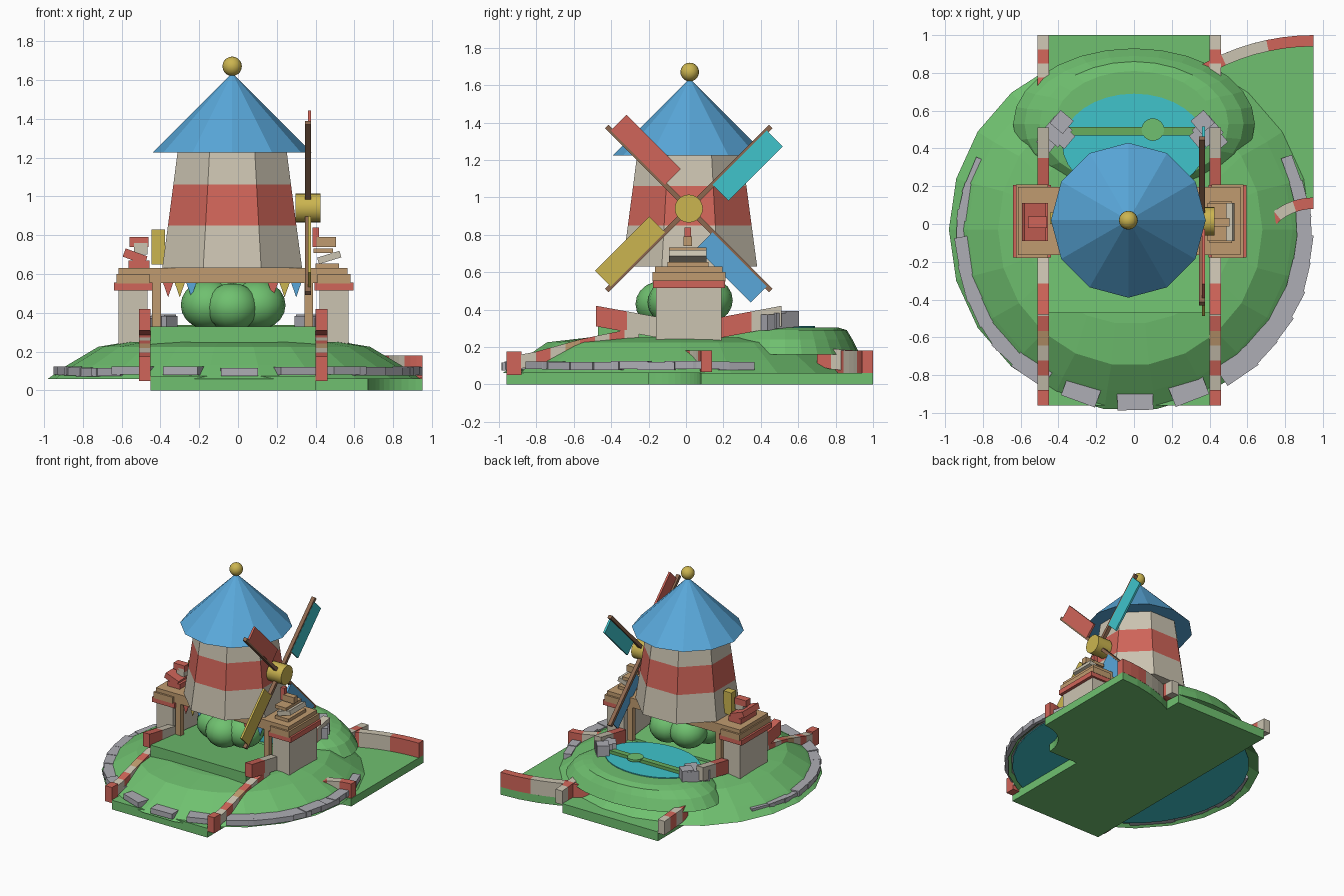
import bpy, bmesh, math, random
from mathutils import Matrix, Vector, Euler

random.seed(4)
if "Cube" in bpy.data.objects:
    bpy.data.objects.remove(bpy.data.objects["Cube"])


def material(name, r, g, b):
    m = bpy.data.materials.new(name)
    m.use_nodes = True
    m.diffuse_color = (r, g, b, 1)
    m.node_tree.nodes["Principled BSDF"].inputs["Base Color"].default_value = (r, g, b, 1)
    return m


GRASS = material("grass green", .16, .53, .16)
LEAF = material("leaf green", .14, .42, .11)
RED = material("brick red", .63, .13, .10)
CREAM = material("cream", .60, .55, .44)
BLUE = material("sky blue", .10, .39, .70)
TEAL = material("turquoise", .05, .55, .60)
YELLOW = material("yellow", .60, .46, .08)
TAN = material("light wood", .53, .33, .16)
BROWN = material("dark wood", .27, .14, .08)
STONE = material("stone grey", .42, .42, .46)


def finish(name, bm, *mats):
    bmesh.ops.recalc_face_normals(bm, faces=bm.faces)
    me = bpy.data.meshes.new(name)
    bm.to_mesh(me)
    bm.free()
    for m in mats:
        me.materials.append(m)
    ob = bpy.data.objects.new(name, me)
    bpy.context.collection.objects.link(ob)
    return ob


def box(name, at, size, mat, rot=(0, 0, 0)):
    bm = bmesh.new()
    bmesh.ops.create_cube(bm, size=1, matrix=Matrix.LocRotScale(Vector(at), Euler(rot), Vector(size)))
    return finish(name, bm, mat)


def hull(name, points, mat):
    bm = bmesh.new()
    bmesh.ops.convex_hull(bm, input=[bm.verts.new(p) for p in points])
    return finish(name, bm, mat)


def loft(name, at, sides, rings, mats, turn=0, closed=True):
    """Stack elliptical rings (rx, ry, z); mats cycles along the bands."""
    bm = bmesh.new()
    loops = []
    for rx, ry, z in rings:
        angles = [turn + math.tau * i / sides for i in range(sides)]
        loops.append([bm.verts.new((at[0] + rx * math.cos(a), at[1] + ry * math.sin(a), z)) for a in angles])
    for k in range(len(loops) - 1):
        for i in range(sides):
            j = (i + 1) % sides
            f = bm.faces.new((loops[k][i], loops[k][j], loops[k + 1][j], loops[k + 1][i]))
            f.material_index = k % len(mats)
    bm.faces.new(loops[-1])
    if closed:
        bm.faces.new(loops[0])
    return finish(name, bm, *mats)


def arc_block(name, r0, r1, a0, a1, z0, z1, n, mat):
    """Curved block around the inside of the corner turn."""
    bm = bmesh.new()
    rows = []
    for i in range(n + 1):
        a = math.radians(a0 + (a1 - a0) * i / n)
        rows.append([bm.verts.new((.95 + r * math.cos(a), -.2 + r * math.sin(a), z))
                     for r, z in ((r0, z0), (r1, z0), (r1, z1), (r0, z1))])
    for p, q in zip(rows, rows[1:]):
        for i in range(4):
            j = (i + 1) % 4
            bm.faces.new((p[i], p[j], q[j], q[i]))
    bm.faces.new(rows[0])
    bm.faces.new(rows[-1])
    return finish(name, bm, mat)


def ball(name, at, r, mat, sub=(16, 10), squash=1):
    bm = bmesh.new()
    bmesh.ops.create_uvsphere(bm, u_segments=sub[0], v_segments=sub[1], radius=r,
                              matrix=Matrix.Translation(at) @ Matrix.Diagonal((1, 1, squash, 1)))
    for f in bm.faces:
        f.smooth = True
    return finish(name, bm, mat)


# Ground: straight fairway and corner turn
box("fairway_base", (-.025, .02, .037), (.85, 1.96, .074), GRASS)
arc_block("corner_turn_base", .28, 1.2, 90, 180, 0, .062, 12, GRASS)

# Hills and water
loft("moat_water", (0, -.04), 32, [(.9, .9, .066), (.9, .9, .074)], [TEAL])
loft("main_hill", (-.02, -.03), 22, [(.96, .96, .06), (.86, .86, .13), (.7, .72, .225), (.55, .5, .25)], [GRASS],
     closed=False)
loft("back_hill", (0, .53), 28, [(.64, .4, .16), (.58, .36, .24), (.5, .33, .29), (.42, .28, .305)], [GRASS])
loft("pond", (0, .42), 32, [(.38, .27, .26), (.38, .27, .312)], [TEAL])
box("pond_beam", (0, .49, .325), (.7, .045, .025), LEAF)
loft("lily_pad", (.1, .5), 16, [(.06, .06, .325), (.06, .06, .343)], [GRASS])

# Raised putting ledge that dips towards the back
hull("raised_ledge", [(x, y, z) for x in (-.45, .4)
                      for y, z in ((-.47, .2), (.12, .2), (-.47, .33), (.12, .27))], GRASS)


# Striped kerbs on both sides of the fairway
def kerb(x, path, height, count, colours):
    def point(t):
        for (ya, za), (yb, zb) in zip(path, path[1:]):
            if t <= yb + 1e-6:
                return za + (zb - za) * (t - ya) / (yb - ya)
    y0, y1 = path[0][0], path[-1][0]
    for i in range(count):
        ends = [y0 + (y1 - y0) * k / count for k in (i, i + 1)]
        hull("kerb_block", [(x + s, y, point(y) + h) for s in (-.03, .03) for y in ends
                            for h in (0, height)], colours[i % len(colours)])


for x in (-.48, .43):
    kerb(x, [(-.96, .07), (-.8, .1), (-.55, .17), (-.25, .23)], .075, 9, [RED, CREAM, RED, CREAM, TAN])
    hull("kerb_end", [(x + s, y, z) for s in (-.03, .03) for y in (-.96, -.88) for z in (.05, .175)], RED)
    kerb(x, [(-.48, .31), (-.15, .25)], .11, 2, [RED, CREAM])
    kerb(x, [(.19, .25), (.51, .31)], .11, 2, [RED, CREAM])
    kerb(x, [(.7, .1), (.78, .08), (1, .065)], .11, 4, [RED, CREAM])

# Striped kerbs around the corner turn
for i, mat in enumerate((RED, CREAM, RED)):
    arc_block("outer_turn_kerb", 1.14, 1.2, 90 + 12 * i, 102 + 12 * i, .062, .18, 3, mat)
    arc_block("inner_turn_kerb", .28, .34, 90 + 19 * i, 109 + 19 * i, .065, .18, 3, mat)

# Stone edging around the front of the moat
for i in range(25):
    deg = 160 + i * 9.2
    a = math.radians(deg)
    front = 236 < deg < 304
    if front and i % 2:
        continue
    length = .19 if front else .2
    box("edge_stone", (.9 * math.cos(a), -.05 + .88 * math.sin(a), .098 + random.uniform(-.006, .006)),
        (length, .11 if front else .06 + .07 * abs(math.sin((deg - 160) / 221 * math.pi)), .042),
        STONE, (0, 0, a + math.pi / 2 + random.uniform(-.06, .06)))

# Stones at both ends of the pond beam
for side in (-1, 1):
    for dx, dy, dz, s in ((0, 0, .34, .12), (.05, -.05, .33, .09), (-.03, .05, .35, .09), (-.04, -.03, .34, .09)):
        box("pond_stone", (side * (.4 + dx * .9) - .01, .49 + dy, dz), (s, s, .085), STONE, (0, 0, side * .7))

# Pillars, caps, deck and posts
for x in (-.54, .495):
    box("pillar", (x, .015, .36), (.15, .35, .34), CREAM)
    box("pillar_cap", (x, .015, .535), (.2, .385, .04), RED)
    box("deck_end", (x, .015, .575), (.17, .39, .05), TAN)
box("deck_beam", (-.025, .015, .592), (1.18, .36, .076), TAN)
for x in (-.42, .365):
    for y in (-.14, .17):
        box("deck_post", (x, y, .42), (.045, .04, .28), TAN)

# Bunting under the deck
for x, mat in zip((-.36, -.3, -.24, .18, .24, .3), (RED, YELLOW, BLUE, RED, YELLOW, BLUE)):
    hull("bunting_flag", [(x + dx, y, z) for y in (-.15, -.144)
                          for dx, z in ((-.028, .56), (.028, .56), (0, .48))], mat)

# Bush below the deck
for at, r in (((-.03, 0, .45), .16), ((-.15, -.06, .44), .145), ((.1, -.06, .44), .145),
              ((-.03, -.13, .43), .14), ((-.1, .11, .45), .14), ((.08, .11, .45), .14)):
    ball("bush_clump", at, r, GRASS, squash=.88)

# Ornaments standing on the deck ends
box("left_crate", (-.51, .01, .65), (.11, .2, .04), RED)
box("left_tilted_plank", (-.53, .01, .69), (.12, .2, .045), RED, (0, .35, 0))
box("left_cream_plank", (-.5, .01, .73), (.07, .06, .06), CREAM)
box("left_top_block", (-.51, .01, .765), (.1, .06, .05), RED)
box("left_flag_board", (-.41, .03, .74), (.07, .06, .18), YELLOW)
box("right_step", (.46, .01, .64), (.12, .22, .03), TAN)
box("right_tilted_plank", (.47, .01, .685), (.12, .2, .035), CREAM, (0, -.3, 0))
box("right_tan_plank", (.44, .01, .72), (.1, .2, .025), TAN)
box("right_top_block", (.455, .01, .765), (.1, .045, .05), TAN)
box("right_peg", (.40, .01, .79), (.035, .035, .1), RED)

# Mill tower, roof and finial
CX, CY = -.03, .02
loft("mill_tower", (CX, CY), 8, [(r, r, z) for r, z in ((.39, .63), (.358, .85), (.328, 1.06), (.305, 1.225))],
     [CREAM, RED], turn=math.pi / 8)
bm = bmesh.new()
bmesh.ops.create_cone(bm, cap_ends=True, segments=12, radius1=.41, radius2=0, depth=.41,
                      matrix=Matrix.Translation((CX, CY, 1.43)))
finish("mill_roof", bm, BLUE)
ball("roof_finial", (CX, CY, 1.67), .05, YELLOW)

# Hub and four sails
HUB = Vector((.36, .015, .94))
bm = bmesh.new()
bmesh.ops.create_cone(bm, cap_ends=True, segments=20, radius1=.075, radius2=.075, depth=.13,
                      matrix=Matrix.Translation(HUB) @ Matrix.Rotation(math.pi / 2, 4, 'Y'))
hub = finish("sail_hub", bm, YELLOW)
bpy.context.view_layer.objects.active = hub
hub.select_set(True)
bpy.ops.object.shade_smooth_by_angle()
for angle, mat in ((45, RED), (-45, TEAL), (-135, BLUE), (135, YELLOW)):
    turn = Matrix.Rotation(math.radians(angle), 3, 'X')
    rot = turn.to_euler()
    box("sail_spar", HUB + turn @ Vector((0, 0, .31)), (.03, .026, .62), BROWN, rot)
    box("sail_blade", HUB + turn @ Vector((.008, .06, .385)), (.016, .12, .41), mat, rot)
